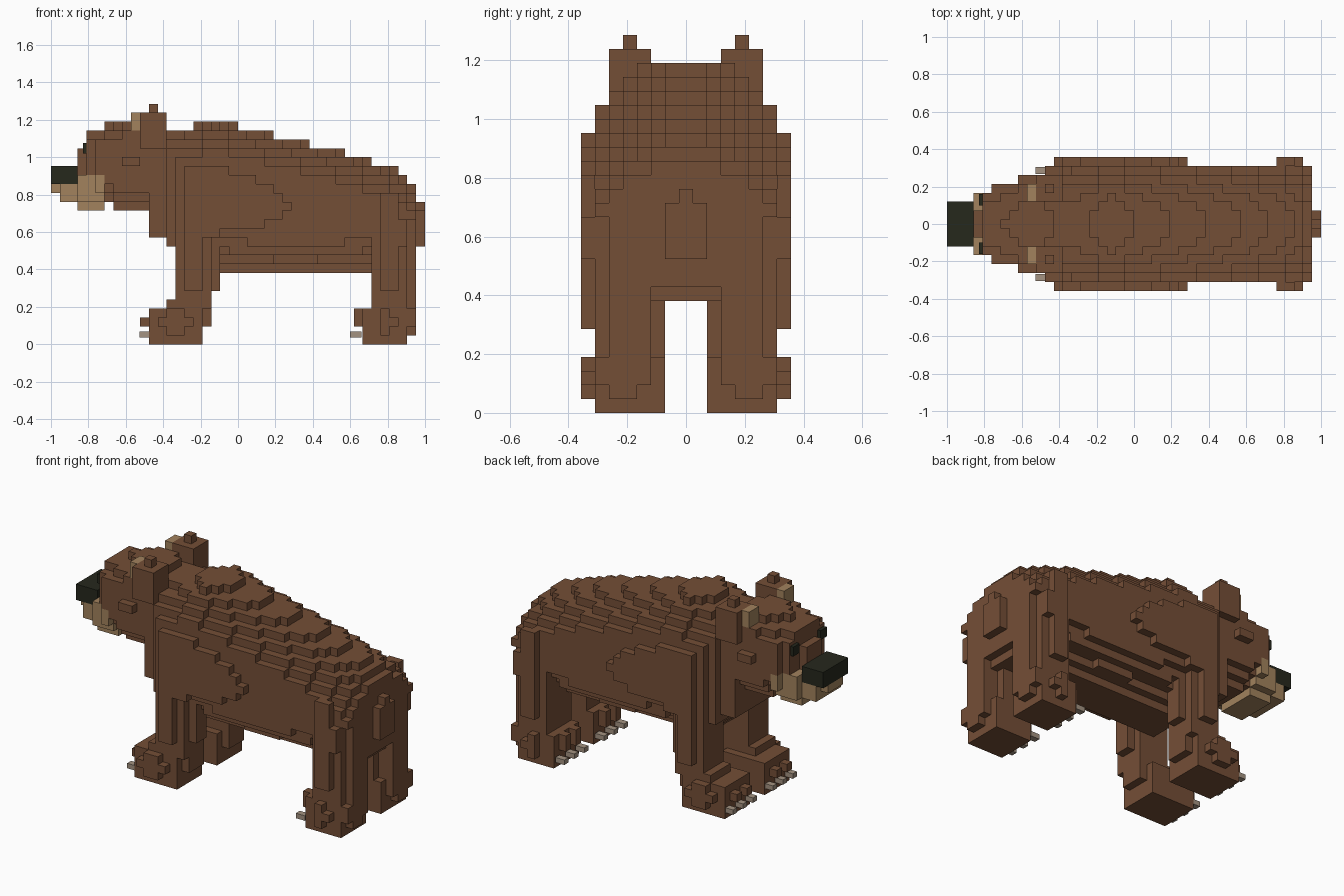
import bpy, bmesh
from mathutils import Vector, Matrix

if "Cube" in bpy.data.objects:
    bpy.data.objects.remove(bpy.data.objects["Cube"], do_unlink=True)

V = 2 / 42          # edge of one block
cells = {}          # (i, j, k) -> part name


def material(name, rgb):
    m = bpy.data.materials.new(name)
    m.use_nodes = True
    color = (*rgb, 1)
    m.diffuse_color = color
    m.node_tree.nodes["Principled BSDF"].inputs["Base Color"].default_value = color
    return m


brown = material("brown fur", (0.175, 0.077, 0.037))
tan = material("tan fur", (0.36, 0.225, 0.11))
dark = material("dark nose", (0.019, 0.021, 0.012))
claw_mat = material("claw grey", (0.37, 0.29, 0.22))


def box(part, i, j, k):
    """Fill an inclusive range of blocks on both sides of the body."""
    for a in range(i[0], i[1] + 1):
        for b in range(j[0], j[1] + 1):
            for c in range(k[0], k[1] + 1):
                cells[a, b, c] = part
                cells[a, -b, c] = part


def lerp(points, x):
    for (x0, y0), (x1, y1) in zip(points, points[1:]):
        if x <= x1:
            return y0 + (y1 - y0) * (x - x0) / (x1 - x0)
    return points[-1][1]


# body: a back line and belly that round off towards the sides
back = [(11, 23.2), (13, 24), (16, 24.6), (18, 25.4), (20.5, 24.5), (24.5, 23.5),
        (28.5, 22.5), (32.5, 21.5), (35.5, 20.5), (38.5, 19.5), (39.5, 18.5), (40, 18)]
belly = {11: 12, 12: 12, 13: 11, 14: 10, 15: 9, 40: 9}
for i in range(11, 41):
    for j in range(max(4, min(i - 8, 6)) + 1):
        curve = 0.09 * j * j
        top = round(lerp(back, i) - curve)
        low = max(belly.get(i, 8), round(8 + curve * (1 + 0.014 * abs(i - 27))))
        if i == 40 and j == 6:
            low = 14
        box("body", (i, i), (j, j), (low, top - 1))

# shoulder and rib bulge, tapering backwards
for k, end in zip(range(12, 20), (18, 23, 25, 26, 25, 24, 22, 19)):
    box("body", (15, end), (7, 7), (k, k))

# front legs
box("front_legs", (14, 17), (3, 6), (5, 12))
box("front_legs", (18, 18), (4, 5), (6, 10))
box("front_legs", (13, 17), (3, 6), (4, 4))
box("front_legs", (15, 16), (7, 7), (6, 11))
box("front_legs", (11, 16), (2, 6), (0, 3))
box("front_legs", (17, 17), (3, 5), (2, 3))
box("front_legs", (12, 15), (7, 7), (2, 2))
box("front_legs", (13, 14), (7, 7), (1, 3))

# hind legs
box("hind_legs", (36, 38), (2, 2), (4, 9))
box("hind_legs", (36, 39), (3, 6), (4, 15))
box("hind_legs", (40, 40), (3, 5), (2, 10))
box("hind_legs", (40, 40), (4, 5), (1, 1))
box("hind_legs", (40, 40), (6, 6), (2, 3))
box("hind_legs", (35, 39), (2, 6), (0, 3))
box("hind_legs", (37, 38), (7, 7), (6, 16))
box("hind_legs", (39, 39), (7, 7), (11, 13))
box("hind_legs", (37, 38), (7, 7), (2, 2))
box("hind_legs", (37, 37), (7, 7), (1, 3))

# toe knuckles
for j in (3, 5):
    box("front_legs", (10, 10), (j, j), (2, 2))
    box("hind_legs", (34, 34), (j, j), (2, 3))

# tail
box("tail", (41, 41), (0, 1), (11, 14))
box("tail", (41, 41), (0, 0), (15, 15))

# head: a domed crown over narrowing jaws
crown = [(4, 23.9), (6, 24.6), (9, 25.4), (12, 24.4)]
for i in range(4, 13):
    low = 16 if i == 6 else 15
    for j in range(4 if i == 4 else 5):
        top = round(lerp(crown, i) - 0.1 * j * j)
        box("head", (i, i), (j, j), (low + max(j - 2, 0), top - 1))
box("head", (3, 3), (0, 1), (18, 21))
box("head", (8, 9), (5, 5), (20, 20))

# muzzle and nose
box("muzzle", (3, 5), (0, 2), (15, 18))
box("muzzle", (3, 5), (3, 3), (16, 18))
box("muzzle", (5, 5), (4, 4), (17, 18))
box("muzzle", (1, 2), (0, 2), (16, 17))
box("muzzle", (0, 0), (0, 1), (17, 17))
box("nose", (0, 2), (0, 2), (18, 19))

# ears
box("ears", (10, 12), (3, 5), (22, 25))
box("ears", (11, 11), (4, 4), (26, 26))
box("inner_ears", (9, 9), (3, 4), (24, 25))


def add_object(name, bm, mat):
    mesh = bpy.data.meshes.new(name)
    bm.to_mesh(mesh)
    bm.free()
    mesh.materials.append(mat)
    bpy.context.collection.objects.link(bpy.data.objects.new(name, mesh))


def skin(part, mat):
    """Make the outer faces of all blocks in one part."""
    bm = bmesh.new()
    for cell, owner in cells.items():
        if owner != part:
            continue
        centre = Vector(cell) + Vector((0.5, 0, 0.5))
        for axis in range(3):
            for sign in (-1, 1):
                n = Vector((0, 0, 0))
                n[axis] = sign
                if tuple(int(c + d) for c, d in zip(cell, n)) in cells:
                    continue
                u = Vector((n.y, n.z, n.x))
                w = n.cross(u)
                quad = [u + w, w - u, -u - w, u - w]
                points = [(centre + (n + q) / 2) * V - Vector((1, 0, 0)) for q in quad]
                bm.faces.new([bm.verts.new(p) for p in points])
    bmesh.ops.remove_doubles(bm, verts=bm.verts, dist=0.001)
    add_object(part, bm, mat)


for part in ("body", "front_legs", "hind_legs", "tail", "head", "ears"):
    skin(part, brown)
for part in ("muzzle", "inner_ears"):
    skin(part, tan)
skin("nose", dark)


def small_box(name, centre, size, mat):
    bm = bmesh.new()
    place = Matrix.Translation(centre) @ Matrix.Diagonal((*size, 1))
    bmesh.ops.create_cube(bm, size=1, matrix=place)
    add_object(name, bm, mat)


# eyes and claws on both sides
for side, label in ((1, "left"), (-1, "right")):
    small_box(label + "_eye", (-0.815, side * 0.13, 1.048), (0.03, 0.06, 0.056), dark)
    for n in range(3):
        y = side * (0.095 + 2 * V * n)
        small_box(f"{label}_front_claw_{n + 1}", (-0.5, y, 0.052), (0.055, 0.038, 0.03), claw_mat)
        small_box(f"{label}_hind_claw_{n + 1}", (0.63, y, 0.052), (0.06, 0.038, 0.03), claw_mat)
